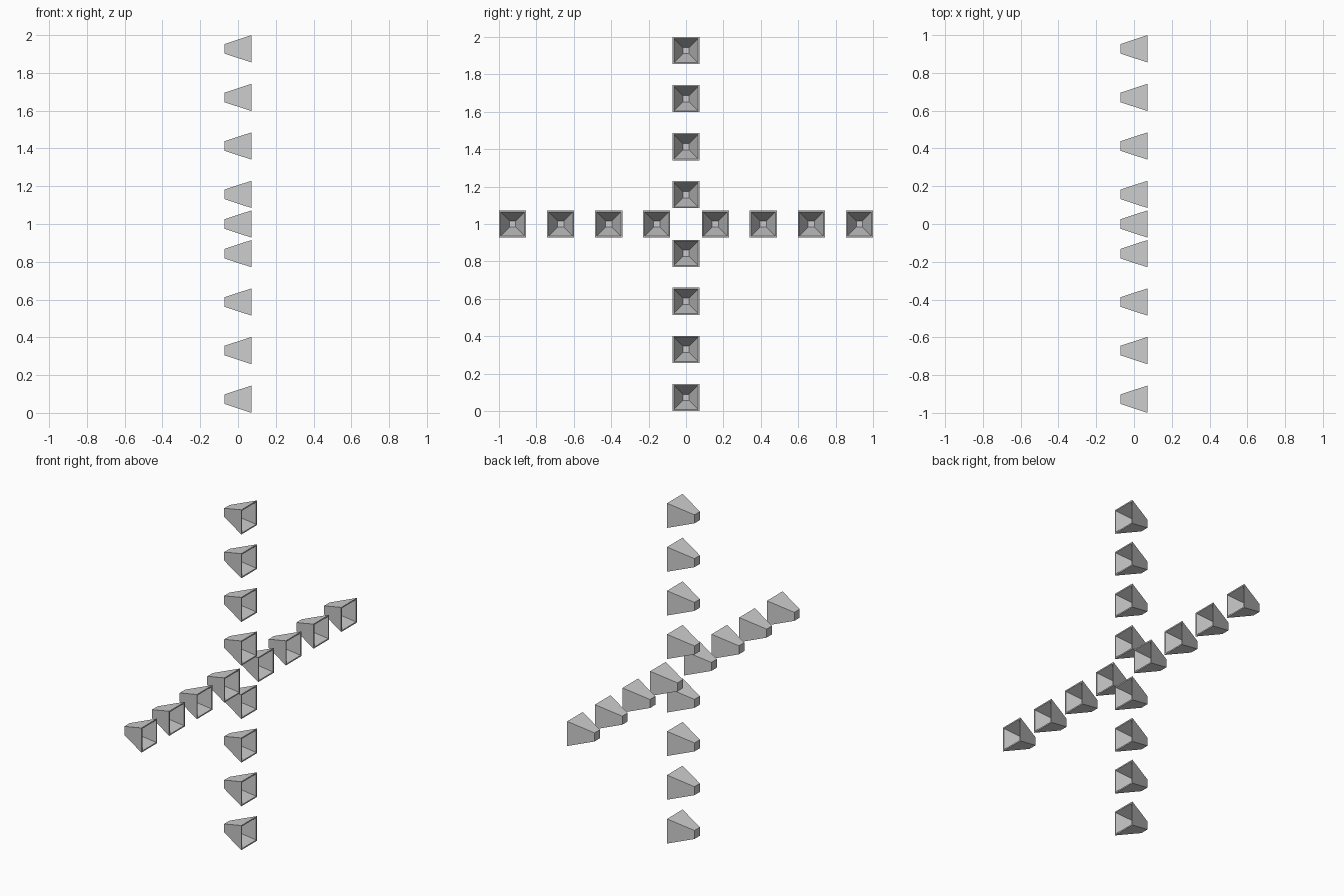
import bpy, bmesh

if "Cube" in bpy.data.objects:
    bpy.data.objects.remove(bpy.data.objects["Cube"])

D = 0.0725            # half depth and half width of the open mouth
OFFSETS = [0.157, 0.413, 0.67, 0.9275]


def square(bm, x, h):
    return [bm.verts.new((x, sy * h, sz * h))
            for sy, sz in ((-1, -1), (1, -1), (1, 1), (-1, 1))]


# hollow square horn: outer shell, rim, inner shell
def horn_mesh():
    bm = bmesh.new()
    rings = [square(bm, -D, 0.025), square(bm, D, D),
             square(bm, D, 0.065), square(bm, -D + 0.008, 0.017)]
    bm.faces.new(rings[0])
    bm.faces.new(rings[-1])
    for a, b in zip(rings, rings[1:]):
        for i in range(4):
            j = (i + 1) % 4
            bm.faces.new((a[i], a[j], b[j], b[i]))
    bmesh.ops.recalc_face_normals(bm, faces=bm.faces)
    me = bpy.data.meshes.new("horn")
    bm.to_mesh(me)
    bm.free()
    return me


mesh = horn_mesh()


def place(name, y, z):
    ob = bpy.data.objects.new(name, mesh)
    ob.location = (0, y, z)
    bpy.context.collection.objects.link(ob)


# horizontal row and vertical column forming a cross with an empty centre
for d in OFFSETS:
    for s in (-1, 1):
        place("row_horn", s * d, 1)
        place("column_horn", 0, 1 + s * d)
